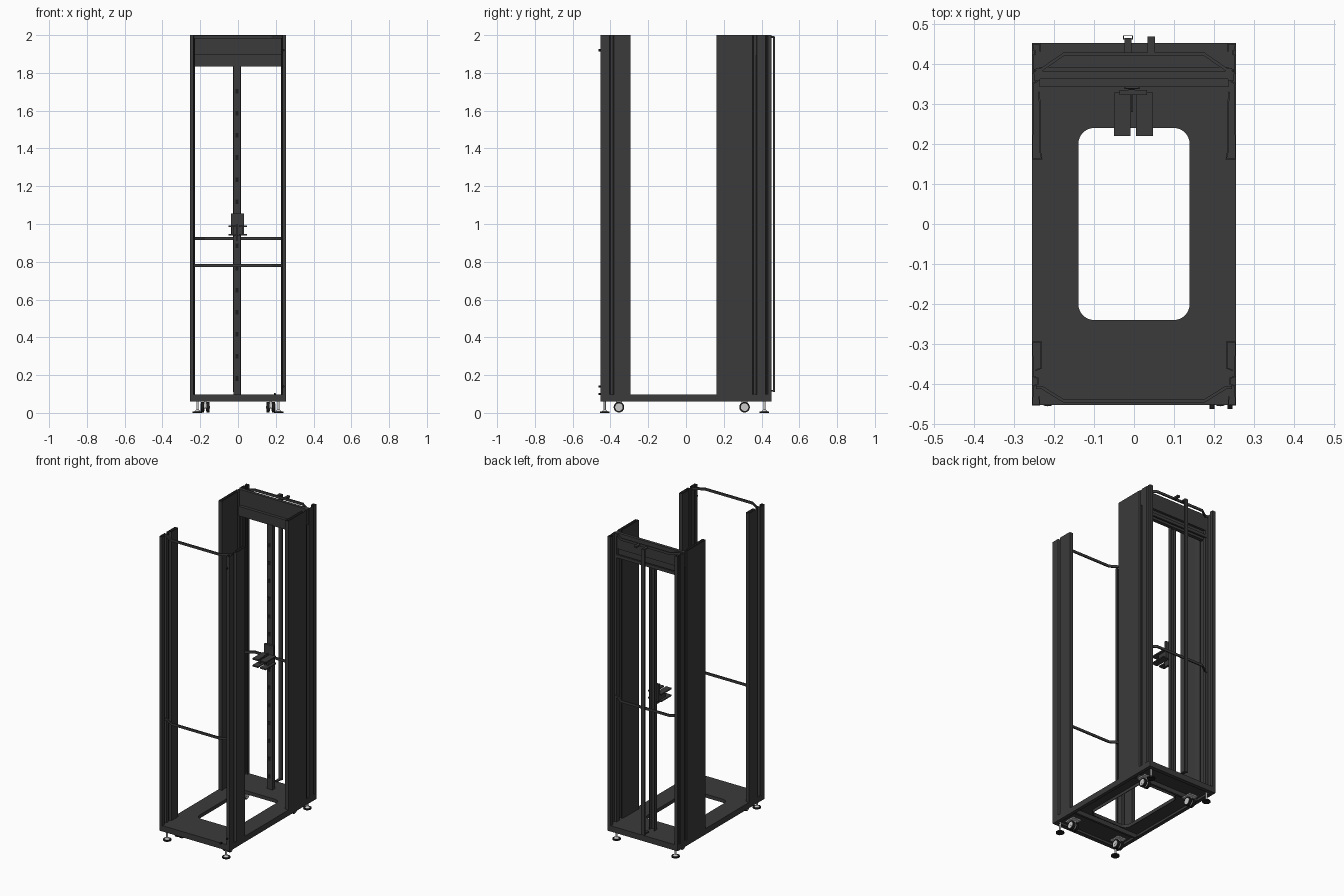
import bpy, bmesh, math
from mathutils import Matrix, Vector

cube = bpy.data.objects.get("Cube")
if cube:
    bpy.data.objects.remove(cube, do_unlink=True)


def material(name, value):
    mat = bpy.data.materials.new(name)
    mat.use_nodes = True
    colour = (value, value, value, 1)
    mat.diffuse_color = colour
    mat.node_tree.nodes["Principled BSDF"].inputs["Base Color"].default_value = colour
    return mat


FRAME = material("charcoal frame", 0.043)
BLACK = material("black", 0.012)
METAL = material("light metal", 0.6)
TOP = 2.0
DECK = 0.098


def finish(name, bm, mat, thick=0, mirror=False, smooth=False):
    bmesh.ops.recalc_face_normals(bm, faces=bm.faces)
    mesh = bpy.data.meshes.new(name)
    bm.to_mesh(mesh)
    bm.free()
    mesh.materials.append(mat)
    ob = bpy.data.objects.new(name, mesh)
    bpy.context.collection.objects.link(ob)
    if thick:
        mod = ob.modifiers.new("sheet", 'SOLIDIFY')
        mod.thickness = thick
        mod.offset = 0
    if mirror:
        ob.modifiers.new("mirror", 'MIRROR').use_clip = False
    if smooth:
        bpy.ops.object.select_all(action='DESELECT')
        ob.select_set(True)
        bpy.context.view_layer.objects.active = ob
        bpy.ops.object.shade_smooth_by_angle()
    return ob


def box(name, x, y, z, mat=FRAME, mirror=False):
    bm = bmesh.new()
    size = [b - a for a, b in (x, y, z)]
    mid = [(a + b) / 2 for a, b in (x, y, z)]
    bmesh.ops.create_cube(bm, size=1, matrix=Matrix.Translation(mid) @ Matrix.Diagonal((*size, 1)))
    return finish(name, bm, mat, mirror=mirror)


def cylinder(name, centre, radius, depth, axis='Z', mat=METAL, mirror=False, tip=None, sides=20):
    turn = {'X': Matrix.Rotation(math.pi / 2, 4, 'Y'),
            'Y': Matrix.Rotation(math.pi / 2, 4, 'X'), 'Z': Matrix()}[axis]
    bm = bmesh.new()
    bmesh.ops.create_cone(bm, cap_ends=True, segments=sides, radius1=radius,
                          radius2=radius if tip is None else tip, depth=depth,
                          matrix=Matrix.Translation(centre) @ turn)
    return finish(name, bm, mat, mirror=mirror, smooth=True)


def sheet(name, path, z0, z1, thick=0.004, closed=False, mirror=False, mat=FRAME):
    """Folded sheet metal: a plan outline raised from z0 to z1."""
    bm = bmesh.new()
    low = [bm.verts.new((x, y, z0)) for x, y in path]
    high = [bm.verts.new((x, y, z1)) for x, y in path]
    count = len(path)
    for i in range(count if closed else count - 1):
        j = (i + 1) % count
        bm.faces.new((low[i], low[j], high[j], high[i]))
    return finish(name, bm, mat, thick, mirror)


def rounded(w, h, r, steps=6):
    pts = []
    for k, (sx, sy) in enumerate(((1, 1), (-1, 1), (-1, -1), (1, -1))):
        for s in range(steps + 1):
            a = math.pi / 2 * (k + s / steps)
            pts.append((sx * (w - r) + r * math.cos(a), sy * (h - r) + r * math.sin(a)))
    return pts


# Base tray: deck with a rounded opening, outer skirt and folded lip
W, H = 0.253, 0.45
opening = rounded(0.141, 0.242, 0.042)
rim = [(W, H), (-W, H), (-W, -H), (W, -H)]
bm = bmesh.new()
edges = []
for loop in (rim, opening):
    vs = [bm.verts.new((x, y, DECK - 0.002)) for x, y in loop]
    edges += [bm.edges.new((vs[i - 1], vs[i])) for i in range(len(vs))]
bmesh.ops.triangle_fill(bm, use_beauty=True, edges=edges, normal=Vector((0, 0, 1)))
finish("base_deck", bm, FRAME, 0.004)
sheet("base_skirt", rim, 0.06, DECK, closed=True)
sheet("opening_lip", opening, 0.075, DECK, closed=True)
box("base_bottom_flange", (0.232, W), (-H, H), (0.06, 0.064), mirror=True)
for s in (-1, 1):
    box("base_cross_rail", (-W, W), sorted((s * 0.425, s * H)), (0.06, 0.064))
    box("base_inner_rail", (-W, W), sorted((s * 0.27, s * 0.285)), (0.066, DECK - 0.002))

# Front posts
front = [(0.236, -0.43), (0.236, -0.452), (0.253, -0.452), (0.253, -0.405), (0.24, -0.4),
         (0.24, -0.385), (0.253, -0.38), (0.253, -0.294), (0.232, -0.294), (0.232, -0.36), (0.246, -0.365)]
sheet("front_posts", front, DECK, TOP, mirror=True)

# Rear side channels and rear door posts
rear = [(0.238, 0.33), (0.234, 0.29), (0.234, 0.18), (0.23, 0.162), (0.253, 0.162), (0.253, 0.35),
        (0.242, 0.356), (0.242, 0.372), (0.253, 0.378), (0.253, 0.42), (0.247, 0.424),
        (0.247, 0.432), (0.253, 0.436), (0.253, 0.45), (0.234, 0.45), (0.234, 0.43)]
sheet("rear_side_panels", rear, DECK, TOP, mirror=True)
sheet("rear_inner_posts", [(0.25, 0.36), (0.236, 0.36), (0.236, 0.385), (0.25, 0.385)],
      DECK, TOP, mirror=True)

# Header panel between the rear posts
box("header_upper", (-0.25, 0.25), (0.362, 0.382), (1.895, TOP))
box("header_lower", (-0.236, 0.236), (0.342, 0.366), (1.835, 1.898))
box("header_rear_lip", (-0.236, 0.236), (0.38, 0.392), (1.84, 1.86))

# Bowed cross bars, front and rear
for label, y, bow, heights in (("front", -0.408, -0.034, (0.772, TOP - 0.018)),
                               ("rear", 0.386, 0.038, (0.915, TOP - 0.018))):
    path = [(-0.245, y), (-0.23, y), (-0.175, y + bow), (0.175, y + bow), (0.23, y), (0.245, y)]
    for z in heights:
        sheet(label + "_cross_bar", path, z, z + 0.016, 0.008)

# Central upright with a row of slots
sheet("centre_upright", [(-0.023, 0.362), (-0.023, 0.338), (0.013, 0.338), (0.013, 0.362)],
      DECK, 1.84)
for i in range(14):
    z = 0.17 + i * 0.117
    box("upright_slot", (-0.014, 0.002), (0.334, 0.337), (z, z + 0.024), BLACK)

# Cable bracket on the upright
box("bracket_back_plate", (-0.036, 0.032), (0.322, 0.335), (0.94, 1.055))
box("bracket_web", (-0.007, -0.002), (0.28, 0.325), (0.91, 1.0))
for x in ((-0.05, -0.009), (0.005, 0.048)):
    for z in (0.94, 0.985):
        box("bracket_shelf", x, (0.22, 0.328), (z, z + 0.008))
    mid = sum(x) / 2
    box("bracket_shelf_support", (mid - 0.006, mid + 0.006), (0.265, 0.325), (0.94, 0.993))

# Hollow rear lock rod with its mounts
sheet("rear_lock_rod", [(-0.026, 0.462), (-0.004, 0.462), (-0.004, 0.47), (-0.026, 0.47)],
      0.11, TOP - 0.01, 0.003, closed=True)
for z in (0.112, TOP - 0.016):
    box("lock_rod_mount", (-0.024, -0.006), (0.42, 0.464), (z, z + 0.008))
box("latch_block", (0.034, 0.052), (0.42, 0.468), (TOP - 0.016, TOP - 0.004))

# Door hinge pins at the front corner
for x, z in ((0.195, 0.1), (0.24, 0.14), (0.24, 1.92)):
    cylinder("hinge_pin", (x, -0.456, z), 0.006, 0.012, 'Y', BLACK, sides=12)

# Levelling feet
for y in (-0.43, 0.415):
    cylinder("foot_disc", (0.215, y, 0.004), 0.025, 0.008, mat=BLACK, mirror=True)
    cylinder("foot_cone", (0.215, y, 0.013), 0.016, 0.01, tip=0.006, mirror=True)
    cylinder("foot_stem", (0.215, y, 0.045), 0.006, 0.07, mirror=True)

# Casters
for y in (-0.355, 0.31):
    for x in (0.16, 0.188):
        cylinder("caster_wheel", (x, y, 0.03), 0.028, 0.016, 'X', BLACK, mirror=True, sides=28)
        cylinder("caster_hub", (x, y, 0.03), 0.02, 0.02, 'X', METAL, mirror=True, sides=28)
    cylinder("caster_axle", (0.174, y, 0.03), 0.007, 0.05, 'X', METAL, mirror=True)
    box("caster_fork", (0.168, 0.18), (y - 0.016, y + 0.016), (0.026, 0.07), METAL, True)
    box("caster_plate", (0.145, 0.205), (y - 0.035, y + 0.035), (0.062, 0.07), METAL, True)
